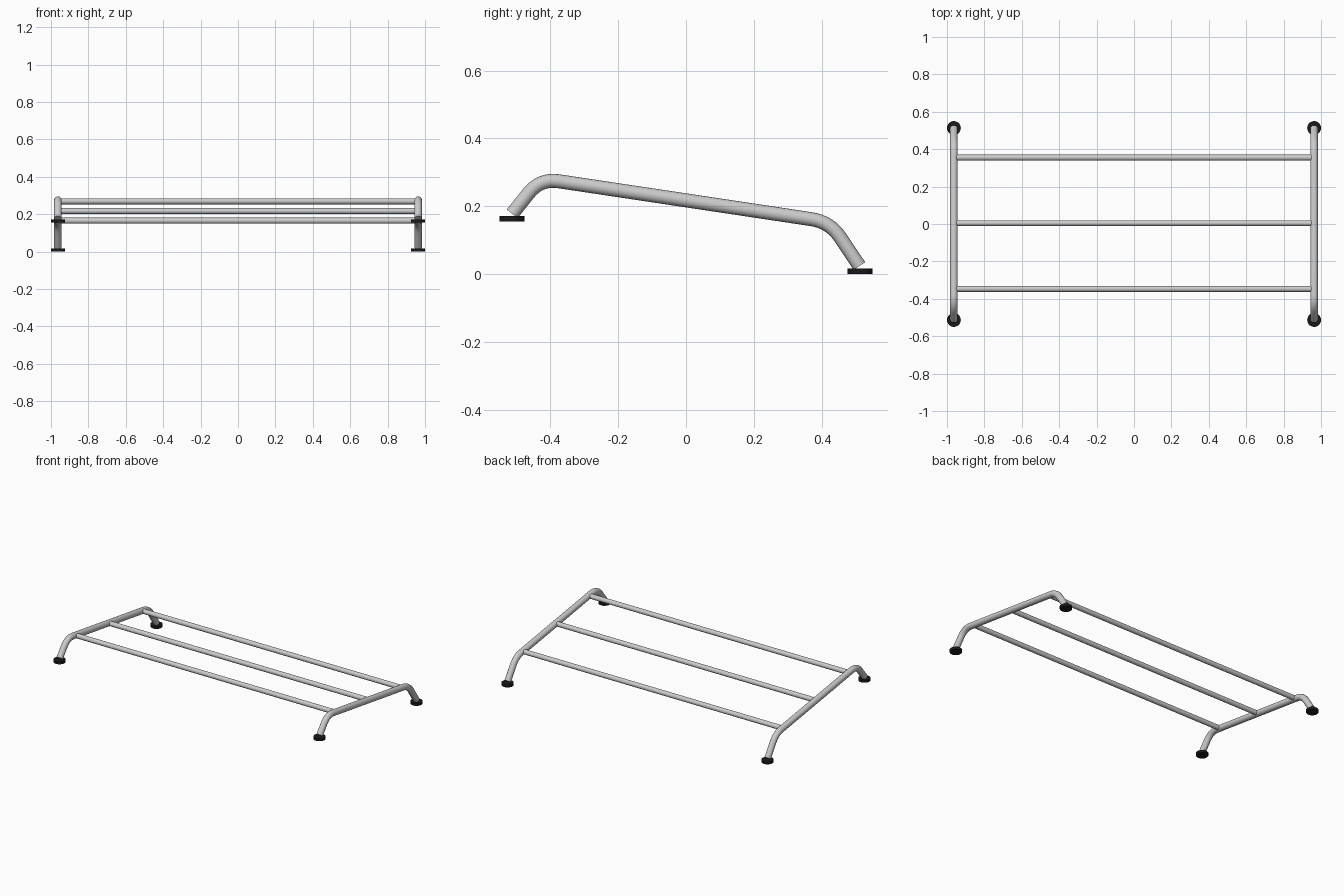
import bpy
from math import radians
from mathutils import Vector

if "Cube" in bpy.data.objects:
    bpy.data.objects.remove(bpy.data.objects["Cube"])

SIDE_X = 0.963
black = bpy.data.materials.new("black_rubber")
black.diffuse_color = (0.01, 0.01, 0.01, 1)
black.use_nodes = True
black.node_tree.nodes["Principled BSDF"].inputs["Base Color"].default_value = black.diffuse_color


def rounded_path(corners, reach, steps=8):
    """Replace each inner corner of a path with a smooth bend."""
    pts = [Vector(c) for c in corners]
    path = [pts[0]]
    for a, b, c in zip(pts, pts[1:], pts[2:]):
        p = b + (a - b).normalized() * reach
        q = b + (c - b).normalized() * reach
        for i in range(steps + 1):
            t = i / steps
            path.append(p * (1 - t) ** 2 + b * 2 * t * (1 - t) + q * t * t)
    return path + [pts[-1]]


def tube(name, path, radius):
    cu = bpy.data.curves.new(name, 'CURVE')
    cu.dimensions = '3D'
    cu.bevel_depth = radius
    cu.bevel_resolution = 6
    cu.use_fill_caps = True
    sp = cu.splines.new('POLY')
    sp.points.add(len(path) - 1)
    for p, co in zip(sp.points, path):
        p.co = (*co, 1)
    ob = bpy.data.objects.new(name, cu)
    bpy.context.collection.objects.link(ob)
    bpy.ops.object.select_all(action='DESELECT')
    ob.select_set(True)
    bpy.context.view_layer.objects.active = ob
    bpy.ops.object.convert(target='MESH')
    bpy.ops.object.shade_smooth_by_angle(angle=radians(40))


def foot(name, x, y, z):
    bpy.ops.mesh.primitive_cylinder_add(vertices=32, radius=0.037, depth=0.017,
                                        location=(x, y, z + 0.0085))
    ob = bpy.context.object
    ob.name = name
    ob.data.materials.append(black)
    bpy.ops.object.shade_smooth_by_angle(angle=radians(40))


# Bent side rails with their feet
for side, x in (("left", -SIDE_X), ("right", SIDE_X)):
    corners = [(x, -0.512, 0.178), (x, -0.429, 0.282),
               (x, 0.424, 0.154), (x, 0.511, 0.024)]
    tube(side + "_side_rail", rounded_path(corners, 0.055), 0.0205)
    foot(side + "_front_foot", x, -0.513, 0.155)
    foot(side + "_back_foot", x, 0.513, 0.0)

# Cross bars, following the slope of the rails
for name, y in (("front", -0.347), ("middle", 0.004), ("back", 0.355)):
    z = 0.218 - 0.148 * y
    tube(name + "_cross_bar", [(-0.948, y, z), (0.948, y, z)], 0.016)
